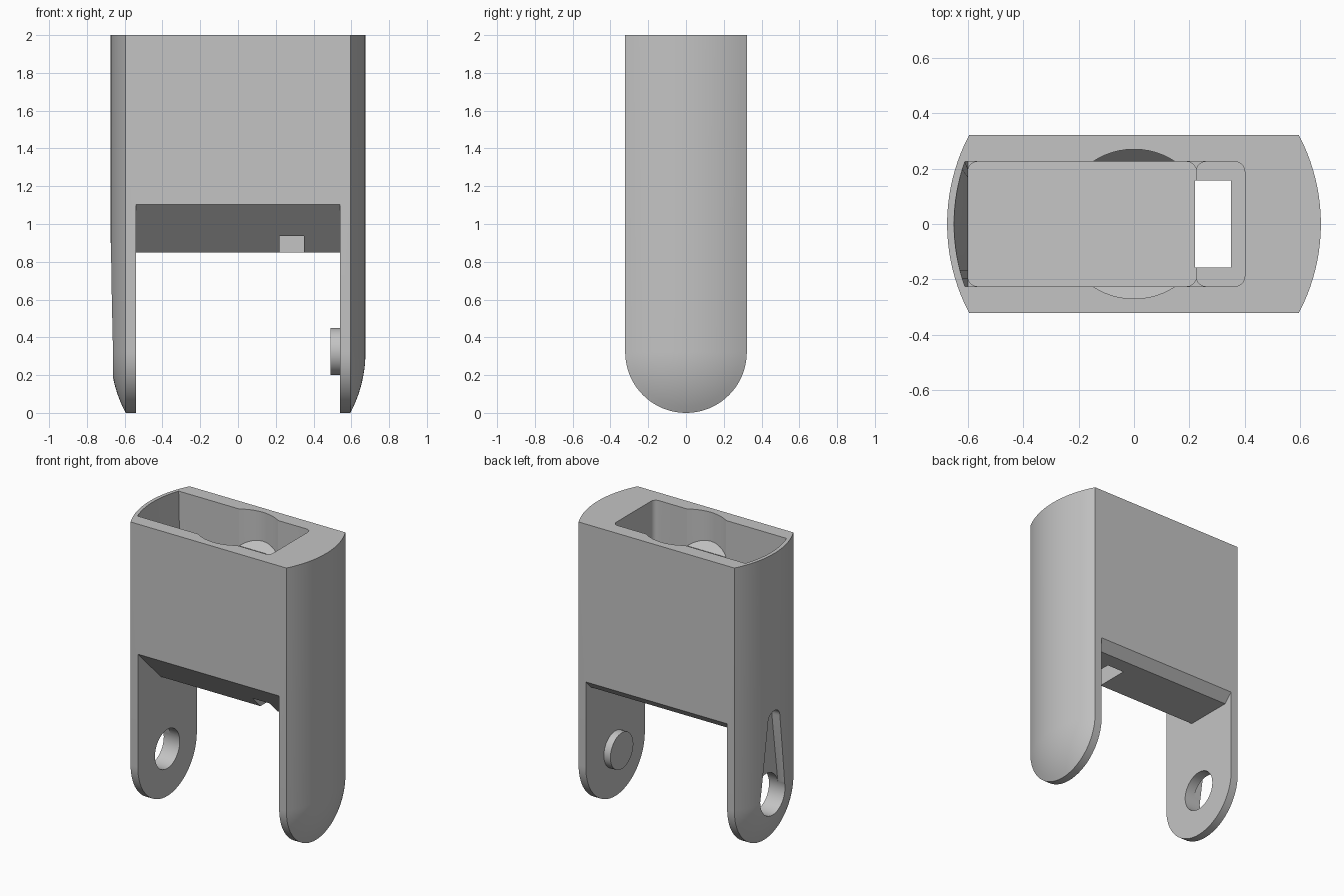
import bpy, bmesh
from math import sin, cos, pi, sqrt

cube = bpy.data.objects.get("Cube")
if cube:
    bpy.data.objects.remove(cube, do_unlink=True)

R_END = 0.322      # half depth and radius of the rounded leg ends
R_CROWN = 0.688    # radius of the bulged sides
X_CROWN = -0.013   # centre offset of that bulge
PIVOT_Z = 0.325

grey = bpy.data.materials.new("plain_grey")
grey.use_nodes = True
grey.diffuse_color = (0.55, 0.55, 0.55, 1)
grey.node_tree.nodes["Principled BSDF"].inputs["Base Color"].default_value = (0.55, 0.55, 0.55, 1)


def finish(bm, name):
    bmesh.ops.recalc_face_normals(bm, faces=bm.faces[:])
    mesh = bpy.data.meshes.new(name)
    bm.to_mesh(mesh)
    bm.free()
    mesh.materials.append(grey)
    obj = bpy.data.objects.new(name, mesh)
    bpy.context.collection.objects.link(obj)
    return obj


def prism(name, low, high):
    """Solid between two matching outlines of 3D points."""
    bm = bmesh.new()
    a = [bm.verts.new(p) for p in low]
    b = [bm.verts.new(p) for p in high]
    n = len(a)
    bm.faces.new(a)
    bm.faces.new(b)
    for i in range(n):
        j = (i + 1) % n
        bm.faces.new((a[i], a[j], b[j], b[i]))
    return finish(bm, name)


def along_x(name, outline, x0, x1):
    return prism(name, [(x0, y, z) for y, z in outline], [(x1, y, z) for y, z in outline])


def along_z(name, outline, floor, top=2.1):
    return prism(name, [(x, y, floor(x)) for x, y in outline], [(x, y, top) for x, y in outline])


def arc(cx, cy, r, a0, a1, n):
    return [(cx + r * cos(a0 + (a1 - a0) * i / n), cy + r * sin(a0 + (a1 - a0) * i / n))
            for i in range(n + 1)]


def circle(cx, cy, r, n=48):
    return arc(cx, cy, r, 0, 2 * pi, n)[:-1]


def rounded_rect(x0, x1, h, r=0.035):
    corners = [(x1 - r, h - r), (x0 + r, h - r), (x0 + r, r - h), (x1 - r, r - h)]
    return [p for k, (x, y) in enumerate(corners)
            for p in arc(x, y, r, k * pi / 2, (k + 1) * pi / 2, 5)]


def cut(target, cutter):
    mod = target.modifiers.new("cut", "BOOLEAN")
    mod.operation = "DIFFERENCE"
    mod.solver = "EXACT"
    mod.object = cutter
    bpy.context.view_layer.objects.active = target
    bpy.ops.object.modifier_apply(modifier=mod.name)
    bpy.data.objects.remove(cutter, do_unlink=True)


# Outer shell: nested U outlines that bulge outwards on both sides
bm = bmesh.new()
steps = [i / 10 for i in range(11)]
rows = []
for side, ts in ((1, steps), (-1, steps[::-1])):
    for t in ts:
        r = t * R_END
        x = side * (X_CROWN + sqrt(R_CROWN ** 2 - r * r))
        u = [(r, 2.0)] + arc(0, R_END, r, 0, -pi, 40) + [(-r, 2.0)]
        rows.append([bm.verts.new((x, y, z)) for y, z in u])
for p, q in zip(rows, rows[1:]):
    for i in range(len(p) - 1):
        bm.faces.new((p[i], p[i + 1], q[i + 1], q[i]))
bmesh.ops.remove_doubles(bm, verts=bm.verts[:], dist=1e-5)
bmesh.ops.holes_fill(bm, edges=[e for e in bm.edges if e.is_boundary], sides=0)
body = finish(bm, "body")

# Gap between the legs, with sloped front and back edges above it
gap = [(-0.4, -0.1), (0.4, -0.1), (0.4, 0.988), (0.262, 0.85), (-0.07, 0.85), (-0.4, 1.18)]
cut(body, along_x("leg_gap", gap, -0.54, 0.54))

# Top pocket: main well, sloping floor, lower end ledge and through slot
cut(body, along_z("well", rounded_rect(-0.6, 0.4, 0.225), lambda x: 1.35))
cut(body, along_z("ramp", rounded_rect(-0.6, 0.225, 0.225), lambda x: 1.26 + 0.18 * x))
cut(body, along_z("ledge", rounded_rect(0.225, 0.4, 0.225), lambda x: 1.1))
slot = [(0.22, -0.157), (0.35, -0.157), (0.35, 0.157), (0.22, 0.157)]
cut(body, along_z("slot", slot, lambda x: 0.7))

# Flared lead-in on the right end of the pocket
lip = [(0.013 - sqrt(0.663 ** 2 - y * y), y) for y in [0.225 * i / 8 for i in range(-8, 9)]]
back = [(-0.5, 0.225), (-0.5, -0.225)]
cut(body, prism("flare",
                [(-0.6, y, 1.5) for x, y in lip] + [(x, y, 1.5) for x, y in back],
                [(x, y, 2.001) for x, y in lip + back]))

# Round relief in both long walls, ending in slopes
for side in (1, -1):
    half = arc(0, 0, 0.27, 0, side * pi, 32)
    cut(body, prism("relief",
                    [(x, y, 1.8 - 1.2 * (0.27 - abs(y))) for x, y in half],
                    [(x, y, 2.1) for x, y in half]))

# Keyhole groove and pivot hole in the right leg
groove = arc(0, PIVOT_Z, 0.135, pi, 2 * pi, 24) + arc(0, 0.85, 0.065, 0, pi, 16)
cut(body, along_x("groove", groove, -0.8, -0.61))
cut(body, along_x("pivot_hole", circle(0, PIVOT_Z, 0.135), -0.8, -0.45))

# Pivot peg on the inside of the left leg
peg = along_x("pivot_peg", circle(0, PIVOT_Z, 0.125), 0.49, 0.56)

for obj in (body, peg):
    bpy.ops.object.select_all(action="DESELECT")
    obj.select_set(True)
    bpy.context.view_layer.objects.active = obj
    bpy.ops.object.shade_smooth_by_angle(angle=0.45)
